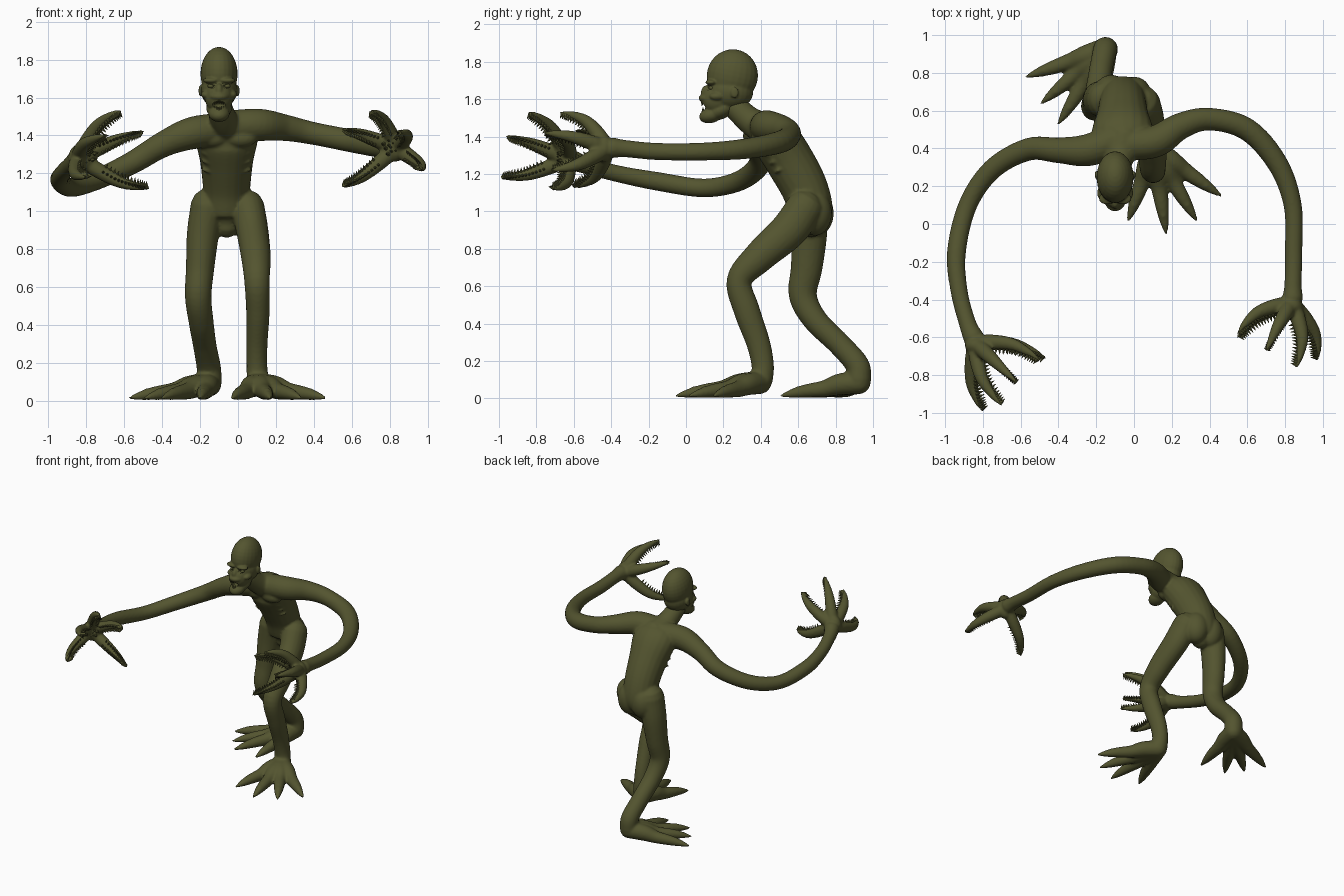
import bpy, bmesh, math
from mathutils import Vector, Matrix

if "Cube" in bpy.data.objects:
    bpy.data.objects.remove(bpy.data.objects["Cube"])

olive = bpy.data.materials.new("olive_skin")
olive.diffuse_color = (0.088, 0.09, 0.029, 1)
olive.use_nodes = True
olive.node_tree.nodes["Principled BSDF"].inputs["Base Color"].default_value = olive.diffuse_color


def make(name, bm, smooth=True):
    bmesh.ops.recalc_face_normals(bm, faces=bm.faces)
    me = bpy.data.meshes.new(name)
    bm.to_mesh(me)
    bm.free()
    for p in me.polygons:
        p.use_smooth = smooth
    me.materials.append(olive)
    ob = bpy.data.objects.new(name, me)
    bpy.context.collection.objects.link(ob)
    return ob


def fuse(ob, voxel, cutter=None, rounds=4):
    m = ob.modifiers.new("fuse", 'REMESH')
    m.mode, m.voxel_size, m.use_smooth_shade = 'VOXEL', voxel, True
    if cutter:
        b = ob.modifiers.new("cut", 'BOOLEAN')
        b.operation, b.object, b.solver = 'DIFFERENCE', cutter, 'EXACT'
    s = ob.modifiers.new("soften", 'SMOOTH')
    s.factor, s.iterations = 0.5, rounds


def spline(pts, n=6):
    """Catmull-Rom through tuples of any length."""
    P = [Vector(p) for p in pts]
    P = [2 * P[0] - P[1]] + P + [2 * P[-1] - P[-2]]
    out = []
    for i in range(1, len(P) - 2):
        a, b, c, d = P[i - 1:i + 3]
        for k in range(n):
            t = k / n
            out.append(0.5 * (2 * b + (c - a) * t + (2 * a - 5 * b + 4 * c - d) * t * t
                              + (3 * b - a - 3 * c + d) * t ** 3))
    return out + [P[-2]]


def tube(bm, pts, ref=(1, 0, 0.01), sides=20):
    """Round-ended limb through (x, y, z, radius[, radius2]); radius lies along ref."""
    pts = [tuple(p) + (p[3],) if len(p) == 4 else tuple(p) for p in pts]
    s = [(Vector(q[:3]), max(q[3], .004), max(q[4], .004))
         for q in spline([Vector(p) for p in pts])]
    tang = [(s[min(i + 1, len(s) - 1)][0] - s[max(i - 1, 0)][0]).normalized() for i in range(len(s))]
    rows = [(s[i][0], tang[i], s[i][1], s[i][2]) for i in range(len(s))]
    for end, sign in ((0, -1), (-1, 1)):
        p, t, a, b = rows[end]
        caps = [(p + t * sign * min(a, b) * math.sin(math.radians(g)), t,
                 a * math.cos(math.radians(g)), b * math.cos(math.radians(g))) for g in (30, 58, 80)]
        rows = caps[::-1] + rows if sign < 0 else rows + caps
    side, rings = Vector(ref), []
    for p, t, a, b in rows:
        side = (side - t * side.dot(t)).normalized()
        up = t.cross(side)
        rings.append([bm.verts.new(p + side * a * math.cos(k * math.tau / sides)
                                   + up * b * math.sin(k * math.tau / sides)) for k in range(sides)])
    for r, q in zip(rings, rings[1:]):
        for k in range(sides):
            j = (k + 1) % sides
            bm.faces.new((r[k], r[j], q[j], q[k]))
    bm.faces.new(rings[0][::-1])
    bm.faces.new(rings[-1])


def ball(bm, c, r, rot=0):
    """Ellipsoid, tilted about x by rot degrees."""
    m = Matrix.Translation(c) @ Matrix.Rotation(math.radians(rot), 4, 'X') @ Matrix.Diagonal((*r, 1))
    bmesh.ops.create_uvsphere(bm, u_segments=24, v_segments=16, radius=1, matrix=m)


def spike(bm, p, d, r, h):
    q = d.to_track_quat('Z', 'Y').to_matrix().to_4x4()
    bmesh.ops.create_cone(bm, cap_ends=True, segments=6, radius1=r, radius2=r * .1, depth=h,
                          matrix=Matrix.Translation(p + d * h * .4) @ q)


body, spines = bmesh.new(), bmesh.new()

# hunched torso, neck, hips and buttocks
tube(body, [(-.06, .41, 1.45, .13, .08), (-.06, .475, 1.39, .165, .125), (-.06, .56, 1.26, .14, .13),
            (-.06, .635, 1.12, .125, .125), (-.06, .67, .99, .12, .115), (-.06, .67, .93, .07, .07)])
tube(body, [(-.05, .45, 1.43, .1), (-.075, .35, 1.48, .075), (-.1, .26, 1.56, .065)])
for x, y in ((-.12, .7), (.0, .69)):
    ball(body, (x, y, .99), (.09, .09, .12))
# faint chest muscles and ribs
for s in (-1, 1):
    ball(body, (-.06 + s * .075, .395, 1.385), (.085, .05, .05), 35)
    for k in range(3):
        ball(body, (-.06 + s * .07, .44 + k * .028, 1.31 - k * .045), (.065, .03, .013), 30)

# arms, reaching forward in wide arcs
tube(body, [(-.1, .44, 1.43, .09), (-.25, .39, 1.41, .085), (-.4, .39, 1.35, .068), (-.56, .395, 1.255, .06),
            (-.75, .29, 1.165, .054), (-.88, .1, 1.125, .05), (-.94, -.15, 1.16, .05),
            (-.925, -.36, 1.2, .045), (-.88, -.53, 1.245, .046), (-.85, -.6, 1.27, .055)], (0, 0, 1))
tube(body, [(-.02, .42, 1.45, .085), (.12, .44, 1.455, .085), (.25, .52, 1.44, .07), (.4, .555, 1.41, .06),
            (.6, .5, 1.37, .06), (.76, .32, 1.335, .055), (.84, .1, 1.32, .048),
            (.845, -.15, 1.32, .046), (.842, -.32, 1.335, .046), (.84, -.39, 1.34, .055)], (0, 0, 1))


# hands: five spread fingers with two rows of spines on the palm side
def hand(palm, tips):
    palm = Vector(palm)
    tips = [Vector(t) for t in tips]
    focus = sum(tips, Vector()) / len(tips)
    axis = (focus - palm).normalized()
    ball(body, palm + axis * .02, (.07, .05, .075))
    for tip in tips:
        out = tip - palm
        out = (out - axis * out.dot(axis)).normalized()
        path = []
        for f, r, bow in ((0, .042, 0), (.3, .041, .03), (.6, .033, .045), (.85, .02, .025), (1, .006, 0)):
            p = palm.lerp(tip, f) + out * bow * .7 - axis * bow * .8
            path.append((*p, r))
        tube(body, path, (.3, .2, 1), 14)
        fine = spline(path, 5)
        for i in range(6, len(fine) - 1):
            p, t = Vector(fine[i][:3]), Vector(fine[i + 1][:3]) - Vector(fine[i - 1][:3])
            t.normalize()
            inward = axis * .8 - out * .6
            inward = (inward - t * inward.dot(t)).normalized()
            across = t.cross(inward)
            r = fine[i][3]
            for s in (-1, 1):
                d = (inward + across * s * .55).normalized()
                spike(spines, p + d * r * .75, d, .011, .034)
    for k in range(10):     # palm bumps
        a = k * 2.4
        u = Vector((math.cos(a), 0, math.sin(a))) * .015 * math.sqrt(k)
        spike(spines, palm + axis * .062 + u, axis, .012, .03)


hand((-.84, -.63, 1.28), [(-.5, -.72, 1.42), (-.62, -.84, 1.53), (-.7, -.96, 1.4),
                          (-.8, -.99, 1.18), (-.47, -.71, 1.12)])
hand((.835, -.42, 1.335), [(.55, -.58, 1.43), (.7, -.67, 1.53), (.86, -.76, 1.42),
                           (.97, -.72, 1.22), (.55, -.6, 1.13)])

# legs
tube(body, [(-.16, .66, 1.03, .09, .1), (-.185, .66, .88, .085, .095), (-.2, .645, .7, .075, .085),
            (-.21, .625, .55, .07, .075), (-.195, .69, .42, .066), (-.175, .82, .29, .062),
            (-.155, .915, .18, .064), (-.15, .925, .1, .066)])
tube(body, [(.05, .635, 1.02, .09, .1), (.075, .55, .9, .085, .1), (.095, .39, .755, .078, .085),
            (.1, .285, .63, .067, .068), (.105, .325, .47, .062, .07), (.1, .385, .3, .056, .064),
            (.1, .41, .18, .055, .06), (.105, .405, .1, .06)])


# feet: long ringed toes fanning out from the ankle
def foot(ax, ay, tips):
    for tx, ty in tips:
        toe = []
        for f, z, r in ((0, .085, .062), (.25, .075, .058), (.45, .052, .045), (.68, .04, .036),
                        (.86, .027, .024), (1, .015, .008)):
            toe.append((ax + (tx - ax) * f, ay + (ty - ay) * f, z, r, r))
        tube(body, toe, (.2, .3, 1), 16)
        for f in (.42, .51, .6, .69, .78):
            r = .054 - .04 * (f - .3)
            x, y = ax + (tx - ax) * f, ay + (ty - ay) * f
            ball(body, (x, y, .052 - .035 * (f - .4)), (r * .72, r * .72, r * .8))


foot(-.15, .925, [(-.57, .78), (-.49, .64), (-.4, .53), (-.2, .51)])
foot(.105, .395, [(-.03, .02), (.17, -.05), (.33, .02), (.46, .15)])

fuse(make("body", body), .009)
make("finger_spines", spines, False)

# head: tall cranium, brow, cheekbones, jutting jaws
head = bmesh.new()
ball(head, (-.1, .248, 1.725), (.098, .137, .142), -12)
ball(head, (-.1, .235, 1.64), (.096, .125, .1))
ball(head, (-.1, .165, 1.6), (.075, .085, .085))
ball(head, (-.1, .125, 1.605), (.056, .058, .028))        # upper jaw
ball(head, (-.1, .135, 1.515), (.056, .066, .042), 15)     # lower jaw
ball(head, (-.1, .19, 1.545), (.068, .085, .05), 25)
ball(head, (-.1, .105, 1.64), (.02, .025, .035), -15)      # nose
for s in (-1, 1):
    ball(head, (-.1 + s * .042, .135, 1.69), (.045, .032, .016))      # brow
    ball(head, (-.1 + s * .07, .165, 1.615), (.025, .04, .022))       # cheekbone
    ball(head, (-.1 + s * .1, .26, 1.635), (.008, .022, .03))         # ear

# eye sockets and open mouth
holes = bmesh.new()
for s in (-1, 1):
    ball(holes, (-.1 + s * .045, .102, 1.66), (.026, .034, .013))
ball(holes, (-.1, .07, 1.56), (.04, .06, .022))
cutter = make("face_cutter", holes)
cutter.hide_render = True
cutter.display_type = 'WIRE'
fuse(make("head", head), .006, cutter, 3)

# eyeballs
eyes = bmesh.new()
for s in (-1, 1):
    ball(eyes, (-.1 + s * .043, .138, 1.66), (.017, .017, .012))
make("eyes", eyes)

# teeth
teeth = bmesh.new()
for k in range(-3, 4):
    x, y = -.1 + k * .011, .085 + .0035 * k * k
    spike(teeth, Vector((x, y, 1.585)), Vector((0, 0, -1)), .006, .024)
    spike(teeth, Vector((x, y + .004, 1.535)), Vector((0, 0, 1)), .006, .022)
make("teeth", teeth, False)
